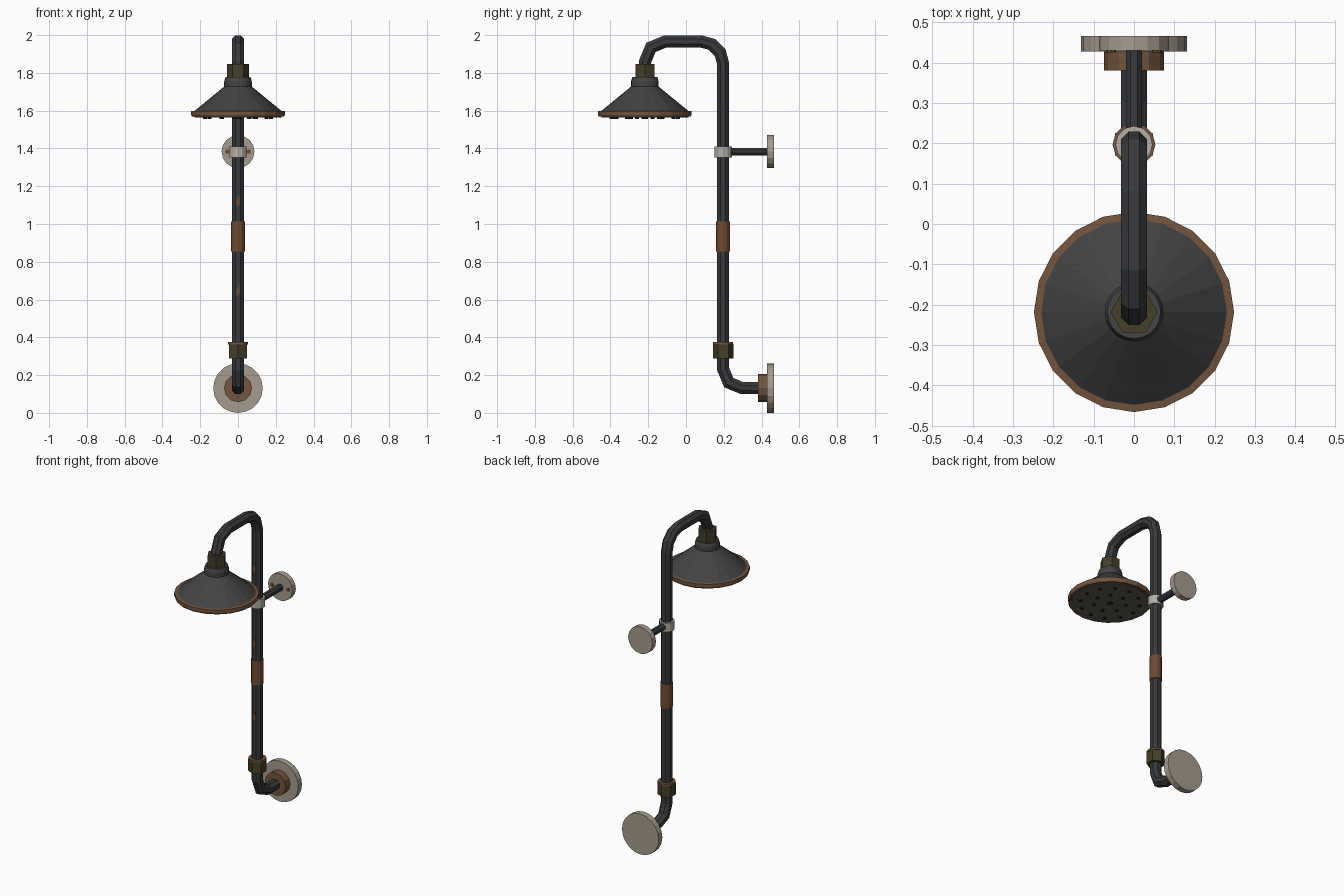
import bpy, bmesh
from math import sin, cos, pi
from mathutils import Vector

if "Cube" in bpy.data.objects:
    bpy.data.objects.remove(bpy.data.objects["Cube"], do_unlink=True)


def material(name, r, g, b):
    m = bpy.data.materials.new(name)
    m.diffuse_color = (r, g, b, 1)
    m.use_nodes = True
    shader = next(n for n in m.node_tree.nodes if n.type == "BSDF_PRINCIPLED")
    shader.inputs["Base Color"].default_value = (r, g, b, 1)
    return m


IRON = material("dark iron", .040, .042, .045)
SHADE = material("shade grey", .056, .056, .057)
COPPER = material("worn copper", .175, .090, .045)
RUST = material("rust", .160, .070, .028)
BRASS = material("aged brass", .058, .050, .020)
PLATE = material("bone plaster", .38, .335, .27)
CLAMP = material("pale metal", .46, .43, .38)
FACE = material("spray face", .11, .105, .082)
HOLE = material("nozzle black", .014, .014, .014)


def finish(name, bm, mat, loc=(0, 0, 0), along_y=False):
    bmesh.ops.recalc_face_normals(bm, faces=bm.faces)
    mesh = bpy.data.meshes.new(name)
    bm.to_mesh(mesh)
    bm.free()
    mesh.materials.append(mat)
    ob = bpy.data.objects.new(name, mesh)
    ob.location = loc
    if along_y:
        ob.rotation_euler.x = -pi / 2
    bpy.context.collection.objects.link(ob)
    return ob


def skin(bm, rings):
    """Bridge rings of points and cap both ends."""
    rings = [[bm.verts.new(p) for p in ring] for ring in rings]
    n = len(rings[0])
    for a, b in zip(rings, rings[1:]):
        for i in range(n):
            j = (i + 1) % n
            bm.faces.new((a[i], a[j], b[j], b[i]))
    bm.faces.new(rings[0])
    bm.faces.new(rings[-1])


def lathe(name, profile, sides, mat, loc=(0, 0, 0), along_y=False, phase=0):
    bm = bmesh.new()
    angles = [phase + 2 * pi * i / sides for i in range(sides)]
    skin(bm, [[(r * cos(a), r * sin(a), z) for a in angles] for r, z in profile])
    return finish(name, bm, mat, loc, along_y)


def disc(name, r, z0, z1, *args, **kw):
    return lathe(name, [(r, z0), (r, z1)], *args, **kw)


def arc(cy, cz, r, start, end, steps):
    return [(cy + r * cos(start + (end - start) * i / steps),
             cz + r * sin(start + (end - start) * i / steps)) for i in range(steps + 1)]


def pipe(name, path, r, sides, mat):
    """Sweep a flat-sided tube along a path of (y, z) points."""
    pts = [Vector((0, y, z)) for y, z in path]
    rings = []
    for i, p in enumerate(pts):
        before = (p - pts[max(i - 1, 0)]).normalized()
        after = (pts[min(i + 1, len(pts) - 1)] - p).normalized()
        t = (before + after).normalized()
        normal = Vector((0, -t.z, t.y)) / max(t.dot(after), t.dot(before))
        ring = []
        for k in range(sides):
            a = 2 * pi * (k + .5) / sides
            ring.append(p + Vector((r * cos(a), 0, 0)) + normal * r * sin(a))
        rings.append(ring)
    bm = bmesh.new()
    skin(bm, rings)
    return finish(name, bm, mat)


RISER, HEAD, WALL = .197, -.218, .466     # y of riser, head axis and wall
TOP, LOW, ARM = 1.967, .131, 1.383        # heights of the horizontal runs
PIPE_R = .0345

# Main pipe: wall elbow, riser and gooseneck
path = [(WALL - .03, LOW)]
path += arc(RISER + .1, LOW + .1, .1, -pi / 2, -pi, 2)
path += arc(RISER - .12, TOP - .12, .12, 0, pi / 2, 3)
path += arc(HEAD + .11, TOP - .11, .11, pi / 2, pi, 2)
path += [(HEAD, 1.78)]
pipe("main_pipe", path, PIPE_R, 8, IRON)

# Wall mounts
lower = (0, WALL, LOW)
upper = (0, WALL, ARM)
disc("lower_wall_plate", .131, -.038, 0, 20, PLATE, lower, True)
disc("lower_wall_nut", .074, -.086, -.037, 12, COPPER, lower, True)
disc("upper_wall_plate", .087, -.036, 0, 16, PLATE, upper, True)
disc("bracket_arm", .022, -.235, -.034, 8, IRON, upper, True, phase=pi / 8)
for side, x in (("left", .057), ("right", -.057)):
    disc(side + "_plate_screw", .012, -.041, -.035, 8, RUST, (x, WALL, ARM), True)

# Fittings on the riser
riser = (0, RISER, 0)
disc("pipe_clamp", .046, 1.353, 1.411, 12, CLAMP, riser)
disc("rust_sleeve", .037, .855, 1.012, 12, RUST, riser)
disc("riser_nut", .054, .288, .364, 6, BRASS, riser, phase=pi / 2)
disc("riser_nut_ring", .053, .362, .374, 12, COPPER, riser)

# Rust flakes on the front flat of the riser
for i, z in enumerate((.65, 1.12, 1.61)):
    bm = bmesh.new()
    outline = [(-.004, -.034), (.010, -.012), (.008, .034), (-.003, .018), (-.011, -.008)]
    front = RISER - PIPE_R * cos(pi / 8)
    skin(bm, [[(x, y, z + dz) for x, dz in outline] for y in (front + .002, front - .002)])
    finish("rust_flake_%d" % (i + 1), bm, RUST)

# Shower head
head = (0, HEAD, 0)
disc("head_nut", .058, 1.772, 1.848, 6, BRASS, head)
lathe("head_collar", [(.073, 1.72), (.073, 1.755), (.066, 1.777)], 20, SHADE, head)
lathe("head_shade", [(.231, 1.59), (.231, 1.598), (.07, 1.73)], 20, SHADE, head)
lathe("head_rim", [(.228, 1.568), (.243, 1.568), (.248, 1.578), (.248, 1.597), (.228, 1.599)],
      20, COPPER, head)
disc("spray_face", .23, 1.564, 1.58, 20, FACE, head)

# Spray nozzles in rings
count = 0
for ring_r, n, r in ((0, 1, .017), (.095, 7, .011), (.175, 12, .011)):
    for k in range(n):
        a = 2 * pi * k / n
        count += 1
        disc("nozzle_%d" % count, r, 1.557, 1.566, 8, HOLE,
             (ring_r * cos(a), HEAD + ring_r * sin(a), 0))
